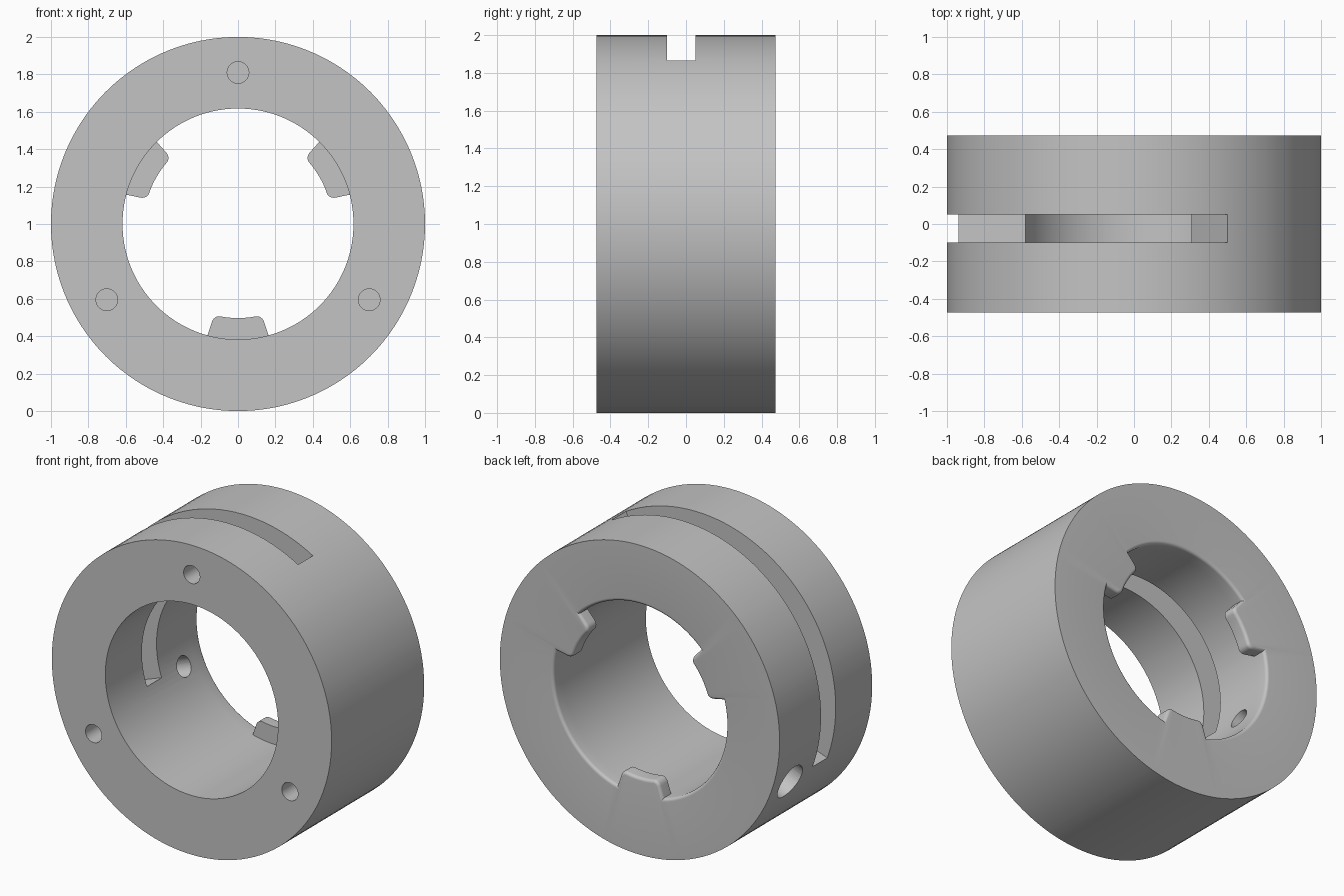
import bpy, bmesh
from math import sin, cos, pi, radians
from mathutils import Vector, Matrix

cube = bpy.data.objects.get("Cube")
if cube:
    bpy.data.objects.remove(cube)

FRONT, BACK = -0.4725, 0.4725
BORE, TAB_R, TAB_FRONT = 0.6175, 0.503, 0.385
ROUND = 0.02
AXIS = Vector((0, 0, 1))

metal = bpy.data.materials.new("plain grey")
metal.use_nodes = True
grey = (0.55, 0.55, 0.55, 1)
metal.diffuse_color = grey
metal.node_tree.nodes["Principled BSDF"].inputs["Base Color"].default_value = grey


def make_object(name, bm):
    bmesh.ops.recalc_face_normals(bm, faces=bm.faces)
    mesh = bpy.data.meshes.new(name)
    bm.to_mesh(mesh)
    bm.free()
    mesh.materials.append(metal)
    obj = bpy.data.objects.new(name, mesh)
    bpy.context.collection.objects.link(obj)
    return obj


def polar(angle, radius):
    return Vector((radius * cos(angle), radius * sin(angle)))


# Bore outline as (angle, radius): plain arcs broken by three rounded tabs
half = [(radians(15.3), BORE)]
for i in range(7):
    t = i * pi / 12
    half.append((radians(11 + 3.9 * cos(t)), TAB_R + 0.04 * (1 - sin(t))))
half += [(radians(a), TAB_R) for a in (8, 5, 2)]
tab = [(-a, r) for a, r in half] + half[::-1]
outline = []
for centre in (30, 150, 270):
    outline += [(radians(centre) + a, r) for a, r in tab]
    outline += [(radians(centre + a), BORE) for a in range(18, 104, 3)]
angles = [a for a, r in outline]
bore_points = [polar(a, r) for a, r in outline]


def grow(points, amount):
    """Offset a closed outline outwards with mitred corners."""
    result = []
    for i, p in enumerate(points):
        d1 = (p - points[i - 1]).normalized()
        d2 = (points[(i + 1) % len(points)] - p).normalized()
        n1, n2 = Vector((d1.y, -d1.x)), Vector((d2.y, -d2.x))
        result.append(p + (n1 + n2) * amount / (1 + n1.dot(n2)))
    return result


# Ring body lofted through its outer wall, rounded back edge, tabs and bore
def circle(radius):
    return [polar(a, radius) for a in angles]


layers = [(circle(1), FRONT), (circle(1), BACK)]
for i in range(6, -1, -1):
    t = i * pi / 12
    layers.append((grow(bore_points, ROUND * (1 - cos(t))), BACK - ROUND * (1 - sin(t))))
layers += [(bore_points, TAB_FRONT), (circle(BORE), TAB_FRONT), (circle(BORE), FRONT)]

bm = bmesh.new()
loops = [[bm.verts.new((p.x, y, p.y + 1)) for p in pts] for pts, y in layers]
for k, loop in enumerate(loops):
    above = loops[(k + 1) % len(loops)]
    for i in range(len(loop)):
        j = (i + 1) % len(loop)
        bm.faces.new((loop[i], loop[j], above[j], above[i]))
bmesh.ops.remove_doubles(bm, verts=bm.verts, dist=0.00002)
body = make_object("ring_body", bm)


def cylinder_cutter(name, start, end, radius):
    bm = bmesh.new()
    direction = end - start
    spin = direction.to_track_quat('Z', 'Y').to_matrix().to_4x4()
    bmesh.ops.create_cone(bm, cap_ends=True, segments=40, radius1=radius, radius2=radius,
                          depth=direction.length,
                          matrix=Matrix.Translation((start + end) / 2) @ spin)
    return make_object(name, bm)


# Curved slot through the wall
bm = bmesh.new()
sweep = [radians(a) for a in range(60, 201, 4)]
section = [polar(a, 1.3) for a in sweep] + [polar(a, 0.55) for a in reversed(sweep)]
face = bm.faces.new([bm.verts.new((p.x, -0.1, p.y + 1)) for p in section])
extruded = bmesh.ops.extrude_face_region(bm, geom=[face])
bmesh.ops.translate(bm, vec=(0, 0.15, 0),
                    verts=[v for v in extruded["geom"] if isinstance(v, bmesh.types.BMVert)])
cutters = [make_object("slot_cutter", bm)]

# Blind pin holes in the front face
for a in (90, 210, 330):
    p = polar(radians(a), 0.81)
    spot = Vector((p.x, 0, p.y + 1))
    cutters.append(cylinder_cutter("pin_hole_cutter", spot + Vector((0, FRONT - 0.1, 0)),
                                   spot + Vector((0, FRONT + 0.3, 0)), 0.058))

# Stepped radial screw hole
p = polar(radians(201), 1)
out = Vector((p.x, 0, p.y))
hub = AXIS + Vector((0, 0.27, 0))
cutters.append(cylinder_cutter("screw_hole_cutter", hub + out * 0.45, hub + out * 1.2, 0.065))
cutters.append(cylinder_cutter("screw_head_cutter", hub + out * 0.8, hub + out * 1.2, 0.115))

# Apply the cuts
bpy.ops.object.select_all(action='DESELECT')
bpy.context.view_layer.objects.active = body
body.select_set(True)
for cutter in cutters:
    mod = body.modifiers.new("cut", 'BOOLEAN')
    mod.operation = 'DIFFERENCE'
    mod.solver = 'EXACT'
    mod.object = cutter
    bpy.ops.object.modifier_apply(modifier=mod.name)
    bpy.data.objects.remove(cutter)

bpy.ops.object.shade_smooth_by_angle(angle=radians(30))
